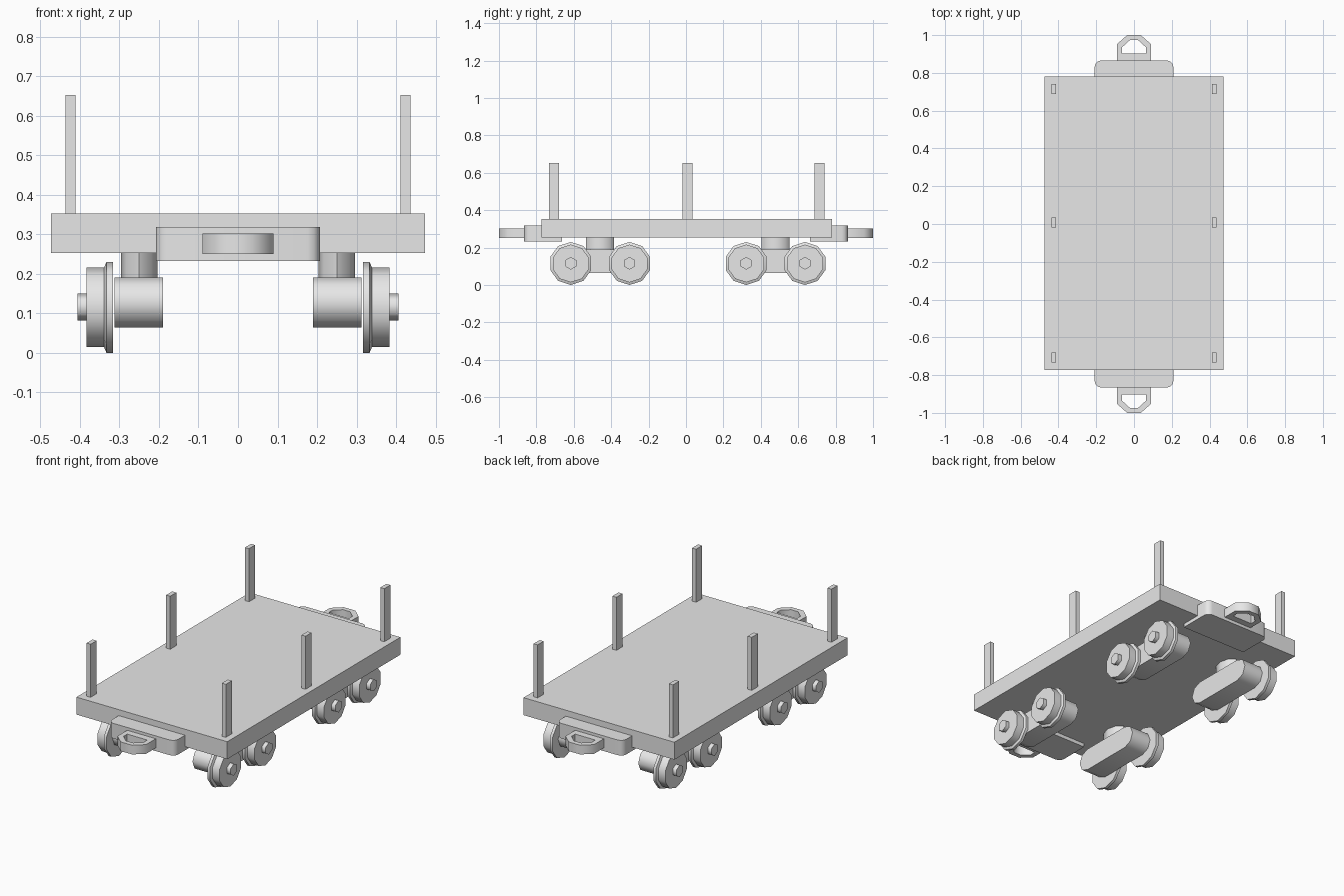
import bpy, bmesh, math

cube = bpy.data.objects.get("Cube")
if cube:
    bpy.data.objects.remove(cube, do_unlink=True)

GREY = bpy.data.materials.new("plain grey")
GREY.use_nodes = True
GREY.diffuse_color = (0.8, 0.8, 0.8, 1)
GREY.node_tree.nodes["Principled BSDF"].inputs["Base Color"].default_value = GREY.diffuse_color


def finish(name, bm):
    """Turn a bmesh into a shaded object."""
    bmesh.ops.recalc_face_normals(bm, faces=bm.faces)
    mesh = bpy.data.meshes.new(name)
    bm.to_mesh(mesh)
    bm.free()
    mesh.materials.append(GREY)
    mesh.shade_smooth()
    mesh.set_sharp_from_angle(angle=math.radians(65))
    obj = bpy.data.objects.new(name, mesh)
    bpy.context.collection.objects.link(obj)
    return obj


def loft(name, sections, place, closed=False):
    """Skin matching outlines; cap the ends or close into a ring."""
    bm = bmesh.new()
    rings = [[bm.verts.new(place(p, h)) for p in pts] for pts, h in sections]
    pairs = list(zip(rings, rings[1:]))
    if closed:
        pairs.append((rings[-1], rings[0]))
    else:
        bm.faces.new(rings[0])
        bm.faces.new(rings[-1])
    n = len(rings[0])
    for a, b in pairs:
        for i in range(n):
            j = (i + 1) % n
            bm.faces.new((a[i], a[j], b[j], b[i]))
    return finish(name, bm)


def upright(p, h):
    return (p[0], p[1], h)


def sideways(p, h):
    return (h, p[0], p[1])


def box(name, x, y, z):
    outline = [(x[0], y[0]), (x[1], y[0]), (x[1], y[1]), (x[0], y[1])]
    return loft(name, [(outline, z[0]), (outline, z[1])], upright)


def polygon(n, cx, cy, rx, ry):
    """Regular polygon with a corner at the top."""
    step = math.tau / n
    return [(cx + rx * math.sin(i * step), cy + ry * math.cos(i * step)) for i in range(n)]


def mirrored(half, end):
    """Complete a half outline across x = 0 and face it to one end."""
    pts = half + [(-x, y) for x, y in reversed(half)]
    return [(x, y * end) for x, y in pts]


# Deck and stakes
box("deck", (-0.473, 0.473), (-0.772, 0.780), (0.253, 0.352))
for side, label in ((1, "left"), (-1, "right")):
    for y, spot in ((-0.706, "front"), (0.008, "middle"), (0.714, "back")):
        x = sorted((side * 0.412, side * 0.437))
        box(f"{spot}_{label}_stake", x, (y - 0.027, y + 0.027), (0.352, 0.653))

# End beams with rounded outer corners, and coupling loops
R = 0.032
for end, label in ((-1, "front"), (1, "back")):
    arc = [(0.208 - R + R * math.cos(a), 0.865 - R + R * math.sin(a))
           for a in (math.radians(d) for d in (0, 30, 60, 90))]
    beam = mirrored([(0.208, 0.664)] + arc, end)
    loft(label + "_end_beam", [(beam, 0.232), (beam, 0.318)], upright)

    outer = mirrored([(0.09, 0.86), (0.09, 0.952), (0.036, 1.0)], end)
    inner = mirrored([(0.063, 0.903), (0.063, 0.936), (0.022, 0.973)], end)
    loft(label + "_coupling_loop",
         [(outer, 0.25), (outer, 0.302), (inner, 0.302), (inner, 0.25)],
         upright, closed=True)

# Bogies: rounded side frame, pillar and two flanged wheels each
WHEEL = [(0.115, 0.317), (0.115, 0.333), (0.101, 0.339), (0.101, 0.383)]
for end, spot in ((-1, "front"), (1, "back")):
    cy = 0.01 + end * 0.469
    for side, label in ((1, "left"), (-1, "right")):
        name = f"{spot}_{label}"
        frame = []
        for direction in (1, -1):
            for i in range(5):
                a = math.pi * i / 4
                frame.append((cy + direction * (0.157 + 0.0635 * math.sin(a)),
                              0.127 + direction * 0.0635 * math.cos(a)))
        loft(name + "_bogie_frame",
             [(frame, side * 0.19), (frame, side * 0.313)], sideways)
        pillar = polygon(8, side * 0.25, cy, 0.046, 0.075)
        loft(name + "_pillar", [(pillar, 0.18), (pillar, 0.253)], upright)
        for k, wy in enumerate((cy - 0.157, cy + 0.157), 1):
            loft(f"{name}_wheel_{k}",
                 [(polygon(10, wy, 0.115, r, r), side * x) for r, x in WHEEL], sideways)
            hub = polygon(6, wy, 0.116, 0.034, 0.034)
            loft(f"{name}_hub_{k}",
                 [(hub, side * 0.37), (hub, side * 0.406)], sideways)
